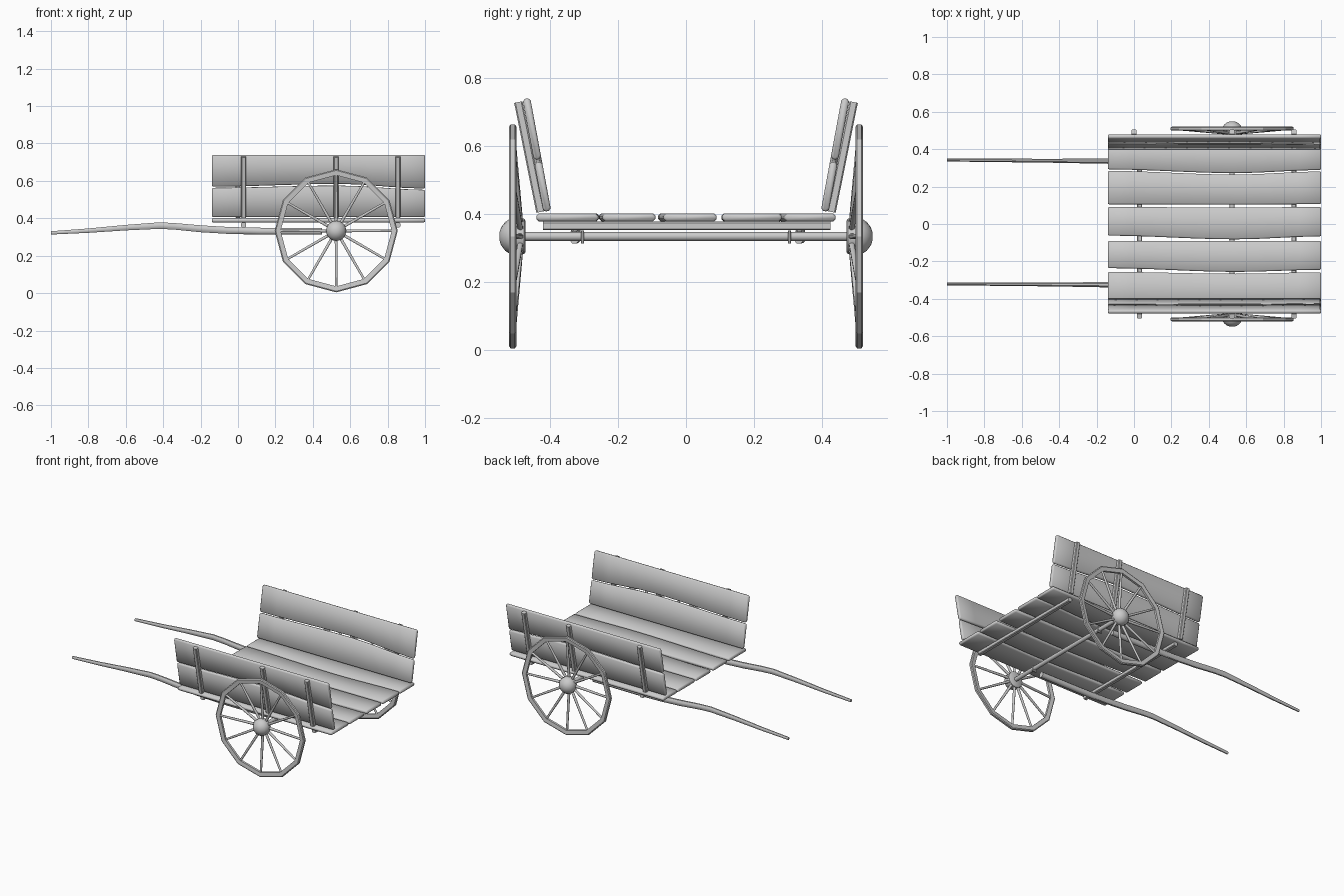
import bpy, bmesh, math
from mathutils import Matrix, Vector

if "Cube" in bpy.data.objects:
    bpy.data.objects.remove(bpy.data.objects["Cube"])


def finish(name, bm, angle=40):
    bmesh.ops.recalc_face_normals(bm, faces=bm.faces)
    me = bpy.data.meshes.new(name)
    bm.to_mesh(me)
    bm.free()
    ob = bpy.data.objects.new(name, me)
    bpy.context.collection.objects.link(ob)
    bpy.ops.object.select_all(action='DESELECT')
    ob.select_set(True)
    bpy.context.view_layer.objects.active = ob
    if angle:
        bpy.ops.object.shade_smooth_by_angle(angle=math.radians(angle))
    return ob


def loft(name, rings, closed=False, angle=40):
    """Skin a list of equal-length point rings; cap the ends or close the loop."""
    bm = bmesh.new()
    vs = [[bm.verts.new(p) for p in r] for r in rings]
    n = len(vs[0])
    for i in range(len(vs) if closed else len(vs) - 1):
        a, b = vs[i], vs[(i + 1) % len(vs)]
        for j in range(n):
            k = (j + 1) % n
            bm.faces.new((a[j], a[k], b[k], b[j]))
    if not closed:
        bm.faces.new(vs[0])
        bm.faces.new(vs[-1])
    return finish(name, bm, angle)


def interp(keys, t):
    """Smooth curve through left, middle and right values."""
    a, b, c = keys
    m = 0.6
    s, p, q = (t / m, a, b) if t < m else ((t - m) / (1 - m), b, c)
    s = s * s * (3 - 2 * s)
    return p + (q - p) * s


X0, X1 = -0.14, 1.0


def plank(name, lo, hi, thick, mat):
    """Board along x with wavy long edges and rounded section."""
    rings = []
    h, c = thick / 2, 0.007
    stations = [(0, 0.004)] + [(0.006 + 0.988 * i / 10, 0) for i in range(11)] + [(1, 0.004)]
    for t, ins in stations:
        a, b, hh = interp(lo, t) + ins, interp(hi, t) - ins, h - ins
        prof = [(a, -hh * .4), (a + c, -hh), (b - c, -hh), (b, -hh * .4),
                (b, hh * .4), (b - c, hh), (a + c, hh), (a, hh * .4)]
        x = X0 + (X1 - X0) * t
        rings.append([mat @ Vector((x, w, n)) for w, n in prof])
    return loft(name, rings, angle=60)


def bar(name, p, q, wx, wd, bevel=0.004):
    """Square bar between two points lying in a plane of constant x."""
    p, q = Vector(p), Vector(q)
    d = (q - p).normalized()
    side = d.cross(Vector((1, 0, 0)))
    x = Vector((1, 0, 0))
    h, k, b = wx / 2, wd / 2, bevel
    prof = [(h, k - b), (h - b, k), (b - h, k), (-h, k - b),
            (-h, b - k), (b - h, -k), (h - b, -k), (h, b - k)]
    return loft(name, [[e + x * u + side * v for u, v in prof] for e in (p, q)])


# Floor boards
floor = Matrix.Translation((0, 0, 0.389))
boards = [((-.44, -.44, -.44), (-.256, -.266, -.258)),
          ((-.236, -.256, -.245), (-.09, -.092, -.09)),
          ((-.062, -.082, -.066), (.09, .089, .09)),
          ((.105, .104, .106), (.284, .264, .281)),
          ((.292, .272, .289), (.44, .44, .44))]
for i, (lo, hi) in enumerate(boards):
    plank(f"floor_board_{i + 1}", lo, hi, 0.023, floor)

# Crossbars under the floor
for name, x in (("front_crossbar", 0.03), ("rear_crossbar", 0.855)):
    bar(name, (x, -.42, .364), (x, .425, .364), 0.026, 0.025)

# Leaning side walls: two boards and three posts each
for s, side in ((-1, "near"), (1, "far")):
    up = Vector((0, s * .062, .335)).normalized()
    nrm = Vector((1, 0, 0)).cross(up)
    mat = Matrix(((1, 0, 0, 0), (0, up.y, nrm.y, s * .408),
                  (0, up.z, nrm.z, .407), (0, 0, 0, 1)))
    plank(f"{side}_lower_side_board", (0, 0, 0), (.158, .170, .147), 0.023, mat)
    plank(f"{side}_upper_side_board", (.166, .181, .155), (.337, .337, .337), 0.023, mat)
    for label, x in (("front", .03 if s < 0 else .0), ("middle", .525), ("rear", .855)):
        bar(f"{side}_{label}_post", (x, s * .428, .405), (x, s * .493, .728), 0.027, 0.025)

# Pulling shafts: x, z, half height, half width
path = [(-1, .322, .009, .008), (-.8, .334, .012, .009), (-.6, .35, .015, .010),
        (-.42, .361, .018, .011), (-.34, .357, .018, .012), (-.2, .344, .019, .014),
        (-.05, .335, .019, .015), (.12, .331, .019, .016), (.45, .330, .018, .016)]
for side, y0, y1 in (("near", -.320, -.328), ("far", .342, .332)):
    rings = []
    for x, z, h, w in path:
        y = y0 + (y1 - y0) * (x + 1) / 1.45
        rings.append([(x, y + w * math.cos(a) * 1.05, z + h * math.sin(a) * 1.05)
                      for a in (math.pi / 8 + math.pi / 4 * j for j in range(8))])
    loft(f"{side}_shaft", rings, angle=50)

# Axle and its small straps
CX, CZ, R = 0.525, 0.333, 0.327


def turned(name, prof, n):
    """Turn (y, radius) points round the axle line."""
    return loft(name, [[(CX + r * math.sin(2 * math.pi * j / n), y, CZ + r * math.cos(2 * math.pi * j / n))
                        for j in range(n)] for y, r in prof])


turned("axle", [(-.49, .0135), (.49, .0135)], 12)
for s, side in ((-1, "near"), (1, "far")):
    bar(f"{side}_axle_strap", (CX, s * .304, .312), (CX, s * .304, .35), 0.032, 0.009, 0.002)

# Wheels: twelve-sided rim, hub and twelve spokes leaning in to the hub
for s, side in ((-1, "near"), (1, "far")):
    rim = []
    for j in range(12):
        a = math.pi / 6 * j
        d = Vector((math.sin(a), 0, math.cos(a)))
        c = Vector((CX, 0, CZ))
        rim.append([c + d * r + Vector((0, s * y, 0)) for r, y in
                    ((R - .03, .502), (R - .004, .499), (R + .002, .503),
                     (R + .002, .516), (R - .004, .520), (R - .03, .517))])
    loft(f"{side}_wheel_rim", rim, closed=True, angle=25)
    turned(f"{side}_wheel_hub", [(s * y, r) for y, r in
           ((.472, .046), (.476, .052), (.495, .054), (.514, .054), (.532, .042),
            (.544, .026), (.549, .010))], 16)
    for j in range(12):
        a = math.pi / 6 * j
        d = Vector((math.sin(a), 0, math.cos(a)))
        t = Vector((math.cos(a), 0, -math.sin(a)))
        rings = []
        for r, y, w in ((.03, .486, .008), (R - .015, .509, .006)):
            o = Vector((CX, s * y, CZ)) + d * r
            rings.append([o + t * w * u + Vector((0, w * v, 0))
                          for u, v in ((1, .5), (.5, 1), (-.5, 1), (-1, .5),
                                       (-1, -.5), (-.5, -1), (.5, -1), (1, -.5))])
        loft(f"{side}_spoke_{j + 1}", rings, angle=50)
